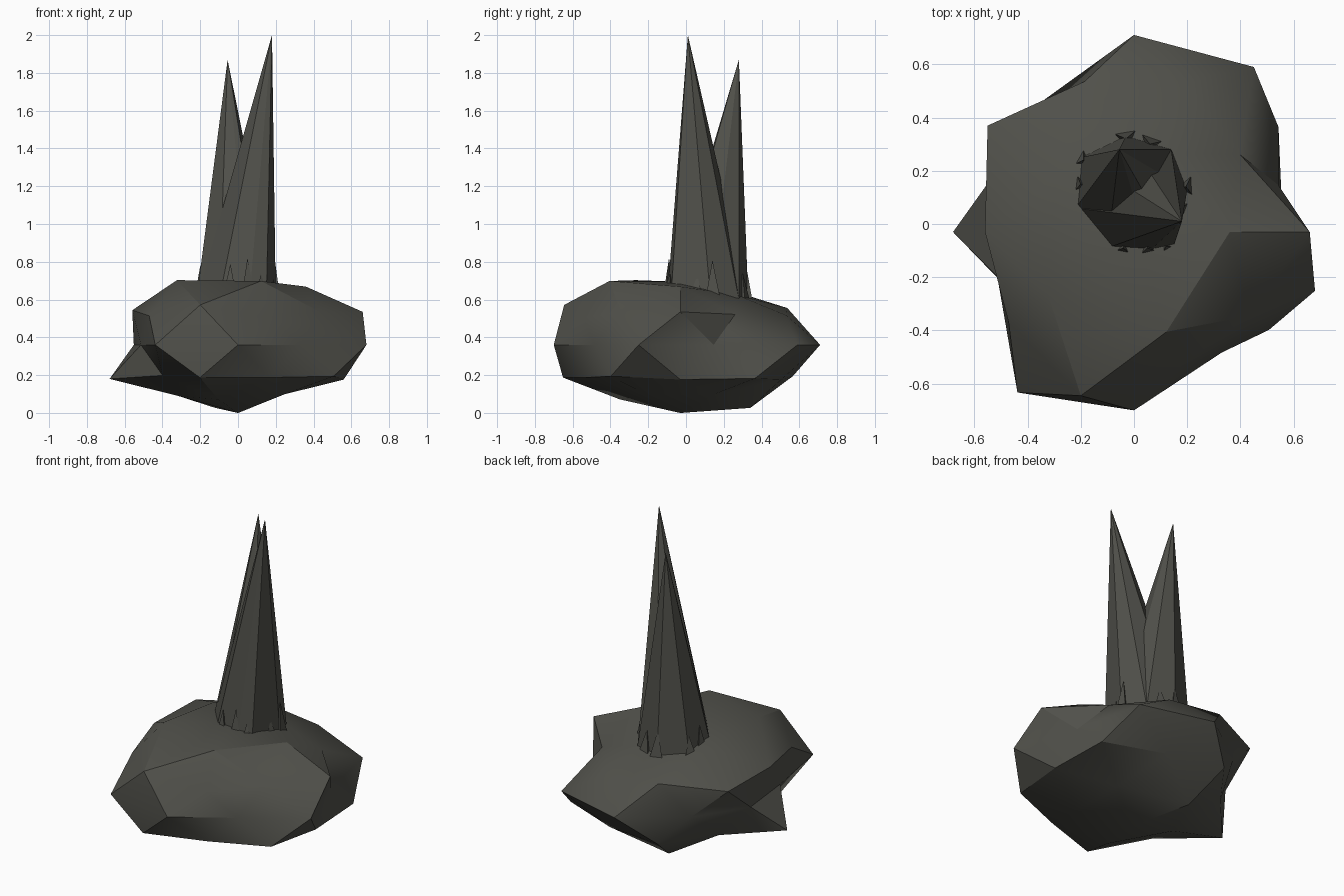
import bpy, bmesh, math
from mathutils import Vector

if "Cube" in bpy.data.objects:
    bpy.data.objects.remove(bpy.data.objects["Cube"])

stone = bpy.data.materials.new("dark_stone")
stone.diffuse_color = (0.082, 0.082, 0.070, 1)
stone.use_nodes = True
stone.node_tree.nodes["Principled BSDF"].inputs["Base Color"].default_value = stone.diffuse_color


def finish(name, bm, angle):
    bmesh.ops.recalc_face_normals(bm, faces=bm.faces[:])
    mesh = bpy.data.meshes.new(name)
    bm.to_mesh(mesh)
    bm.free()
    mesh.materials.append(stone)
    obj = bpy.data.objects.new(name, mesh)
    bpy.context.collection.objects.link(obj)
    bpy.ops.object.select_all(action='DESELECT')
    obj.select_set(True)
    bpy.context.view_layer.objects.active = obj
    bpy.ops.object.shade_smooth_by_angle(angle=math.radians(angle))
    return obj


# Boulder: squashed icosphere, each level of vertices pushed in or out,
# levels from top to bottom, each counter-clockwise from +x
LEVELS = [
    [0.63],
    [0.684, 0.59, 0.68, 0.76, 0.75],
    [0.58, 0.70, 0.658, 0.76, 0.63],
    [0.738, 0.66, 0.76, 0.65, 0.60],
    [0.57, 0.766, 0.74, 0.60, 0.58, 0.54, 0.745, 0.67, 0.56, 0.715],
    [0.75, 0.70, 0.76, 0.73, 0.70],
    [0.658, 0.66, 0.60, 0.58, 0.62],
    [0.58, 0.74, 0.60, 0.64, 0.58],
    [0.68],
]
bm = bmesh.new()
bmesh.ops.create_icosphere(bm, subdivisions=2, radius=1)
heights = [1, 0.851, 0.526, 0.447, 0, -0.447, -0.526, -0.851, -1]
for h, factors in zip(heights, LEVELS):
    ring = [v for v in bm.verts if not v.tag and abs(v.co.z - h) < 0.02]
    ring.sort(key=lambda v: round(math.degrees(math.atan2(v.co.y, v.co.x))) % 360)
    for v, f in zip(ring, factors):
        v.tag = True
        v.co = Vector((v.co.x * f, v.co.y * f - 0.03, 0.36 + 0.53 * f * v.co.z))
finish("boulder", bm, 30)

# Tall twin spikes sharing one footprint
FOOT = [(-0.22, 0.06), (-0.10, -0.09), (0.06, -0.10), (0.15, -0.08),
        (0.20, 0.13), (0.14, 0.28), (-0.03, 0.33), (-0.20, 0.25)]


def spike(name, foot, z, tip):
    bm = bmesh.new()
    base = [bm.verts.new((x, y, z)) for x, y in foot]
    top = bm.verts.new(tip)
    bm.faces.new(base[::-1])
    for a, b in zip(base, base[1:] + base[:1]):
        bm.faces.new((a, b, top))
    return finish(name, bm, 5)


spike("tall_spike", FOOT, 0.6, (0.18, 0.01, 2.0))
spike("short_spike", FOOT, 0.6, (-0.055, 0.28, 1.87))

# Small splinters around the foot of the spikes
SPLINTERS = [(-0.04, -0.09, 0.79), (0.05, -0.09, 0.82), (0.12, -0.085, 0.74),
             (0.195, 0.14, 0.81), (0.18, 0.06, 0.73), (0.06, 0.30, 0.74),
             (-0.03, 0.32, 0.77), (-0.20, 0.15, 0.78), (-0.19, 0.24, 0.74)]
for i, (x, y, z) in enumerate(SPLINTERS):
    out = Vector((x, y - 0.12)).normalized()
    side = Vector((-out.y, out.x))
    c = Vector((x, y))
    foot = [c + side * 0.04 + out * 0.025, c - out * 0.04, c - side * 0.04 + out * 0.025]
    spike(f"splinter_{i + 1}", [tuple(p) for p in foot], 0.6, (x, y, z))
